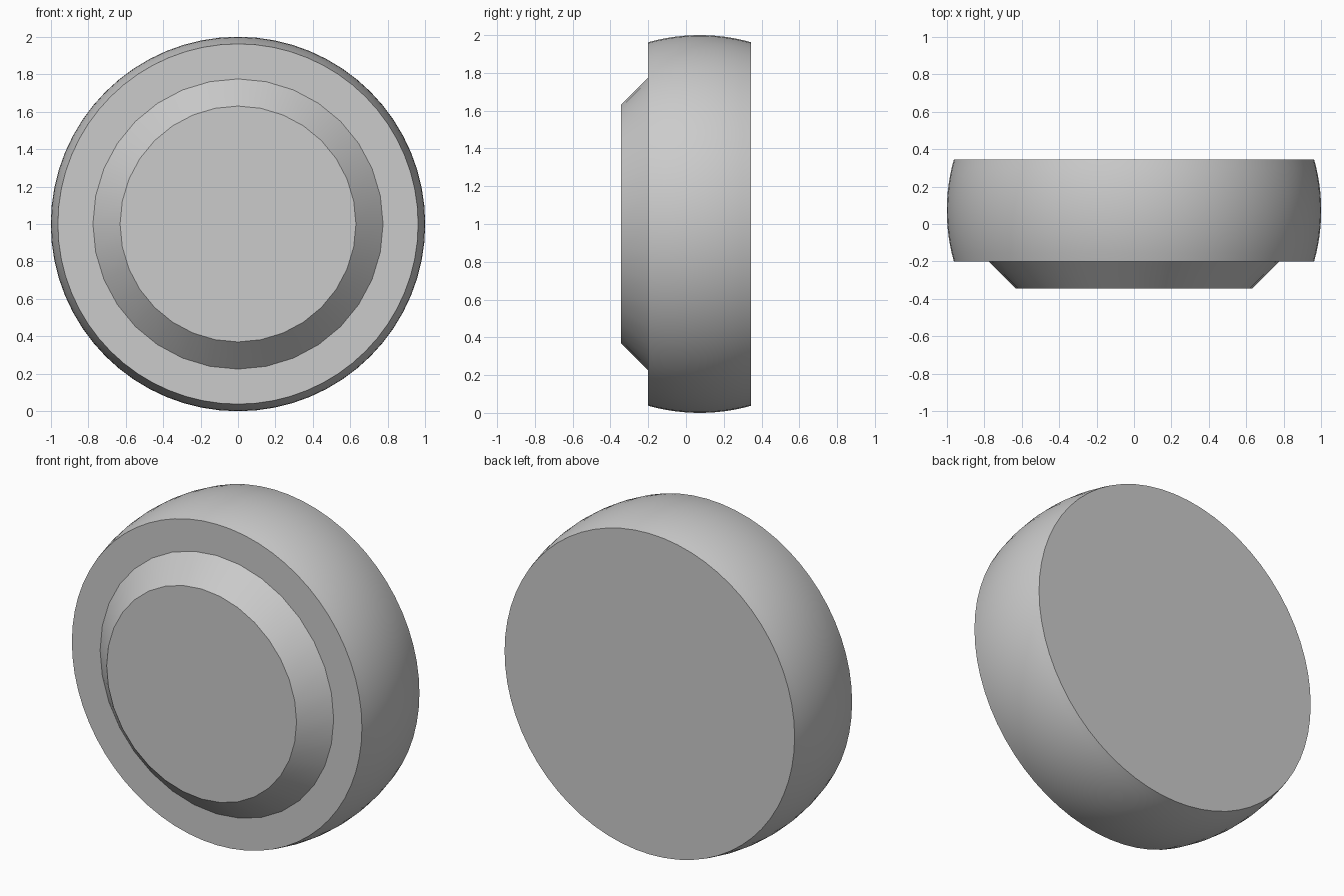
import bpy
import math
from mathutils import Matrix

cube = bpy.data.objects.get("Cube")
if cube:
    bpy.data.objects.remove(cube, do_unlink=True)

BACK, STEP, FRONT = 0.345, -0.2, -0.345   # y of the three flat faces
MID = (BACK + STEP) / 2                   # y of the widest ring

grey = bpy.data.materials.new("light_grey")
grey.use_nodes = True
colour = (0.6, 0.6, 0.6, 1)
grey.diffuse_color = colour
grey.node_tree.nodes["Principled BSDF"].inputs["Base Color"].default_value = colour


def lathe(name, profile, sides):
    """Turn (radius, y) points around the y axis and cap both ends."""
    verts, faces = [], []
    for r, y in profile:
        for i in range(sides):
            a = 2 * math.pi * i / sides
            verts.append((r * math.cos(a), y, r * math.sin(a)))
    for k in range(len(profile) - 1):
        for i in range(sides):
            j = (i + 1) % sides
            a, b = k * sides, (k + 1) * sides
            faces.append((a + i, b + i, b + j, a + j))
    last = (len(profile) - 1) * sides
    faces.append(tuple(range(sides)))
    faces.append(tuple(reversed(range(last, last + sides))))
    mesh = bpy.data.meshes.new(name)
    mesh.from_pydata(verts, [], faces)
    mesh.transform(Matrix.Translation((0, 0, 1)))
    mesh.materials.append(grey)
    obj = bpy.data.objects.new(name, mesh)
    bpy.context.collection.objects.link(obj)
    bpy.ops.object.select_all(action='DESELECT')
    obj.select_set(True)
    bpy.context.view_layer.objects.active = obj
    bpy.ops.object.shade_smooth_by_angle(angle=math.radians(30))
    return obj


# Main body: a slice through the middle of a unit sphere
rings = 12
ys = [STEP + (BACK - STEP) * k / rings for k in range(rings + 1)]
lathe("body", [(math.sqrt(1 - (y - MID) ** 2), y) for y in ys], 64)

# Raised front disc with a sloping rim, sunk slightly into the body
lathe("front_disc", [(0.63, FRONT), (0.775, STEP), (0.775, STEP + 0.02)], 32)
